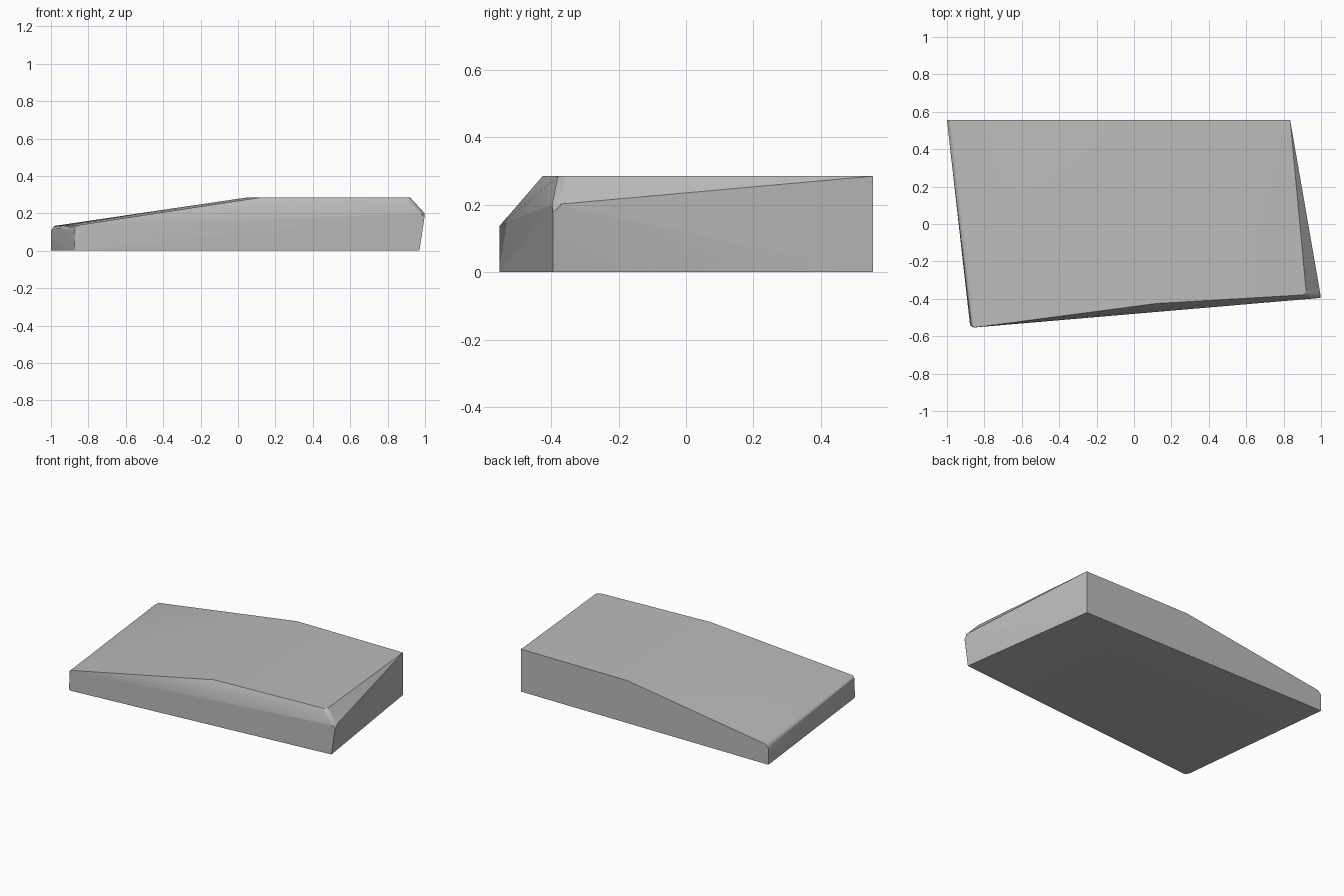
import bpy, bmesh, math

cube = bpy.data.objects.get("Cube")
if cube:
    bpy.data.objects.remove(cube, do_unlink=True)

# Plain grey finish
grey = bpy.data.materials.new("mid_grey")
grey.use_nodes = True
colour = (0.5, 0.5, 0.5, 1)
grey.diffuse_color = colour
grey.node_tree.nodes["Principled BSDF"].inputs["Base Color"].default_value = colour

BACK, TOP, LOW = 0.555, 0.285, 0.13
base = [(-1, BACK, 0), (0.835, BACK, 0), (0.97, -0.395, 0), (-0.875, -0.555, 0)]
left_rim = [(-1, BACK, LOW), (-0.87, -0.555, LOW + 0.005)]
ridge = [(0.05, BACK, TOP), (0.12, -0.425, TOP)]
right_rim = [(0.835, BACK, TOP), (0.922, -0.378, TOP), (1, -0.395, 0.2)]

# Wedge body: the tightest convex skin around the cage
bm = bmesh.new()
for p in base + left_rim + ridge + right_rim:
    bm.verts.new(p)
bmesh.ops.convex_hull(bm, input=bm.verts[:])
bmesh.ops.dissolve_limit(bm, angle_limit=math.radians(0.5),
                         verts=bm.verts[:], edges=bm.edges[:])


def is_soft(edge):
    a, b = (v.co for v in edge.verts)
    low_rim = max(a.x, b.x) < -0.8 and min(a.z, b.z) > 0.1
    front_left = max(a.y, b.y) < -0.5
    front_right = min(a.x, b.x) > 0.9 and min(a.z, b.z) > 0.1 and max(a.y, b.y) < 0
    return low_rim or front_left or front_right


# Rounded low rim and front corners
bmesh.ops.bevel(bm, geom=[e for e in bm.edges if is_soft(e)], offset=0.022,
                segments=3, profile=0.5, affect='EDGES', clamp_overlap=True)
bmesh.ops.recalc_face_normals(bm, faces=bm.faces[:])

mesh = bpy.data.meshes.new("wedge_body")
bm.to_mesh(mesh)
bm.free()
mesh.materials.append(grey)
body = bpy.data.objects.new("wedge_body", mesh)
bpy.context.collection.objects.link(body)

bpy.ops.object.select_all(action='DESELECT')
body.select_set(True)
bpy.context.view_layer.objects.active = body
bpy.ops.object.shade_smooth_by_angle(angle=math.radians(30))
